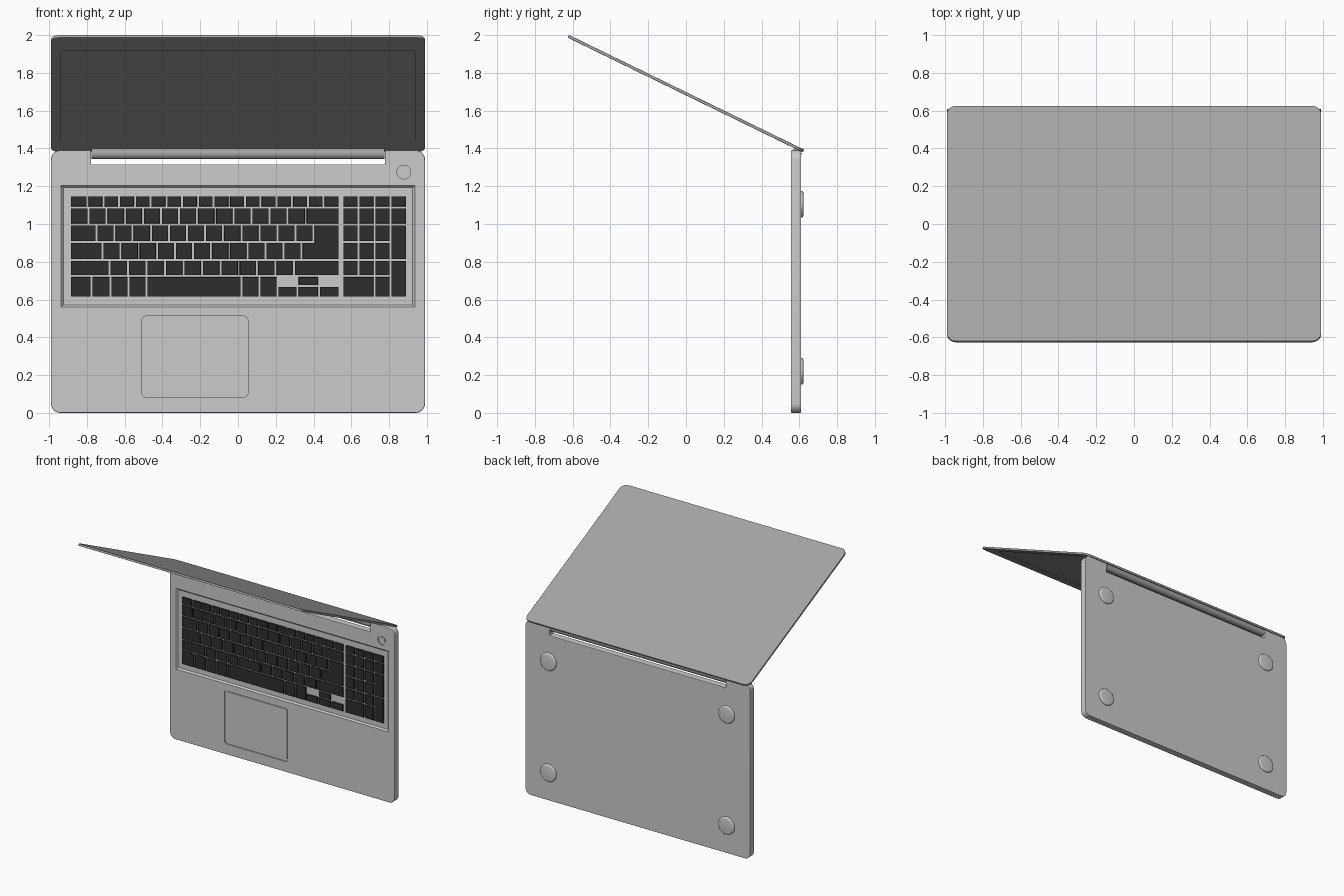
import bpy, bmesh, math
from mathutils import Matrix

if "Cube" in bpy.data.objects:
    bpy.data.objects.remove(bpy.data.objects["Cube"])

FRONT, BACK = 0.556, 0.609          # base slab faces in y


def material(name, v):
    m = bpy.data.materials.new(name)
    m.diffuse_color = (v, v, v, 1)
    m.use_nodes = True
    m.node_tree.nodes["Principled BSDF"].inputs["Base Color"].default_value = m.diffuse_color
    return m


def finish(name, bm, mat=None):
    bm.normal_update()
    bmesh.ops.recalc_face_normals(bm, faces=bm.faces)
    me = bpy.data.meshes.new(name)
    bm.to_mesh(me)
    bm.free()
    ob = bpy.data.objects.new(name, me)
    bpy.context.collection.objects.link(ob)
    if mat:
        me.materials.append(mat)
    return ob


def smooth(ob, angle=16):
    bpy.ops.object.select_all(action='DESELECT')
    ob.select_set(True)
    bpy.context.view_layer.objects.active = ob
    bpy.ops.object.shade_smooth_by_angle(angle=math.radians(angle))


def arc(cx, cz, r, a0, a1, n=8):
    return [(cx + r * math.cos(math.radians(a0 + (a1 - a0) * i / n)),
             cz + r * math.sin(math.radians(a0 + (a1 - a0) * i / n))) for i in range(n + 1)]


def rounded(x0, x1, z0, z1, r):
    return (arc(x1 - r, z0 + r, r, -90, 0) + arc(x1 - r, z1 - r, r, 0, 90)
            + arc(x0 + r, z1 - r, r, 90, 180) + arc(x0 + r, z0 + r, r, 180, 270))


def circle(x, z, r, n=40):
    return arc(x, z, r, 0, 360, n)[:-1]


def prism(name, pts, y0, y1, bevel=0, seg=2, mat=None):
    """Extrude an x-z outline from y0 to y1, optionally rounding both rims."""
    bm = bmesh.new()
    cap = bm.faces.new([bm.verts.new((x, y0, z)) for x, z in pts])
    ext = bmesh.ops.extrude_face_region(bm, geom=[cap])['geom']
    top = [g for g in ext if isinstance(g, bmesh.types.BMVert)]
    bmesh.ops.translate(bm, vec=(0, y1 - y0, 0), verts=top)
    if bevel:
        bm.normal_update()
        rim = [e for e in bm.edges if abs(e.verts[0].co.y - e.verts[1].co.y) < 1e-6]
        bmesh.ops.bevel(bm, geom=rim, offset=bevel, segments=seg, profile=0.5, affect='EDGES')
    return finish(name, bm, mat)


def block(bm, x0, x1, z0, z1, y0, y1, taper=0.0):
    """Box whose face at y0 is smaller by taper on every side."""
    for v in bmesh.ops.create_cube(bm, size=1)['verts']:
        t = taper if v.co.y < 0 else 0
        v.co = (x0 + t if v.co.x < 0 else x1 - t, y0 if v.co.y < 0 else y1,
                z0 + t if v.co.z < 0 else z1 - t)


def carve(ob, cutter):
    m = ob.modifiers.new("cut", 'BOOLEAN')
    m.operation, m.solver, m.object = 'DIFFERENCE', 'EXACT', cutter
    bpy.ops.object.select_all(action='DESELECT')
    bpy.context.view_layer.objects.active = ob
    ob.select_set(True)
    bpy.ops.object.modifier_apply(modifier=m.name)
    bpy.data.objects.remove(cutter)


black = material("key_black", 0.027)
dark = material("lid_grey", 0.37)

# Base slab with the hinge notch in its back edge
W, H, R = 0.99, 1.39, 0.05
outline = (arc(W - R, R, R, -90, 0) + arc(W - R, H - R, R, 0, 90)
           + [(0.778, H), (0.778, 1.315), (-0.778, 1.315), (-0.778, H)]
           + arc(R - W, H - R, R, 90, 180) + arc(R - W, R, R, 180, 270))
base = prism("base", outline, FRONT, BACK, 0.004)

# Keyboard tray with sloped walls (negative taper widens the cutter towards the front)
bm = bmesh.new()
block(bm, -0.925, 0.925, 0.572, 1.193, FRONT - 0.012, FRONT + 0.012, -0.022)
carve(base, finish("tray_cutter", bm))

# Trackpad and power button sit in shallow recesses
carve(base, prism("pad_cutter", rounded(-0.508, 0.052, 0.083, 0.512, 0.022), FRONT - 0.02, FRONT + 0.008))
carve(base, prism("button_cutter", circle(0.878, 1.275, 0.036), FRONT - 0.02, FRONT + 0.008))
smooth(base)
smooth(prism("trackpad", rounded(-0.497, 0.041, 0.094, 0.501, 0.014), FRONT + 0.001, FRONT + 0.02))
smooth(prism("power_button", circle(0.878, 1.275, 0.026), FRONT + 0.001, FRONT + 0.02))

# Main keys
rows = [1.152, 1.088, 0.998, 0.905, 0.81, 0.724, 0.61]
L, END, G = -0.89, 0.538, 0.005


def key(bm, x0, x1, z0, z1):
    block(bm, x0 + G, x1 - G, z0 + G, z1 - G, FRONT + 0.001, FRONT + 0.014, 0.001)


def key_row(bm, edges, z1, z0):
    for a, b in zip(edges, edges[1:]):
        key(bm, a, b, z0, z1)


def steps(first, pitch, n):
    return [L] + [first + pitch * i for i in range(n)] + [END]


bm = bmesh.new()
layout = [steps(-0.796, 0.0833, 16), steps(-0.791, 0.0958, 13), steps(-0.749, 0.0958, 13),
          steps(-0.717, 0.0958, 12), steps(-0.68, 0.0977, 11),
          [L, -0.775, -0.675, -0.58, -0.484, 0.019, 0.114, 0.209]]
for i, edges in enumerate(layout):
    key_row(bm, edges, rows[i], rows[i + 1])
key(bm, layout[2][-2], END, 0.885, 0.925)                # joins the L-shaped enter key
key_row(bm, [0.209, 0.316, 0.428, END], 0.672, rows[6])  # arrow keys
key(bm, 0.316, 0.428, 0.672, rows[5])
finish("main_keys", bm, black)

# Number pad
bm = bmesh.new()
cols = [0.553, 0.638, 0.722, 0.807, 0.895]
for i in range(5):
    key_row(bm, cols if i < 2 else cols[:4], rows[i], rows[i + 1])
key_row(bm, [cols[0], cols[2], cols[3]], rows[5], rows[6])
key(bm, cols[3], cols[4], rows[4], rows[2])
key(bm, cols[3], cols[4], rows[6], rows[4])
finish("number_keys", bm, black)

# Domed rubber feet on the back of the base
for x in (-0.785, 0.785):
    for z in (0.22, 1.105):
        smooth(prism("foot", circle(x, z, 0.07), BACK - 0.016, BACK + 0.013, 0.012, 4), 40)

# Lid with a sunken screen, built upright then tilted about the hinge line
lid = prism("lid", rounded(-W, W, 0, 1.386, 0.05), 0, 0.016, 0.003, mat=dark)
bm = bmesh.new()
block(bm, -0.938, 0.938, 0.145, 1.225, -0.01, 0.004)
carve(lid, finish("screen_cutter", bm))
lid.data.transform(Matrix.Translation((0, 0.619, 1.379)) @ Matrix.Rotation(math.radians(64), 4, 'X'))
smooth(lid)

# Hinge barrel in the notch
bm = bmesh.new()
bmesh.ops.create_cone(bm, cap_ends=True, segments=32, radius1=0.028, radius2=0.028, depth=1.55,
                      matrix=Matrix.Translation((0, 0.583, 1.371)) @ Matrix.Rotation(math.pi / 2, 4, 'Y'))
smooth(finish("hinge", bm, dark))
